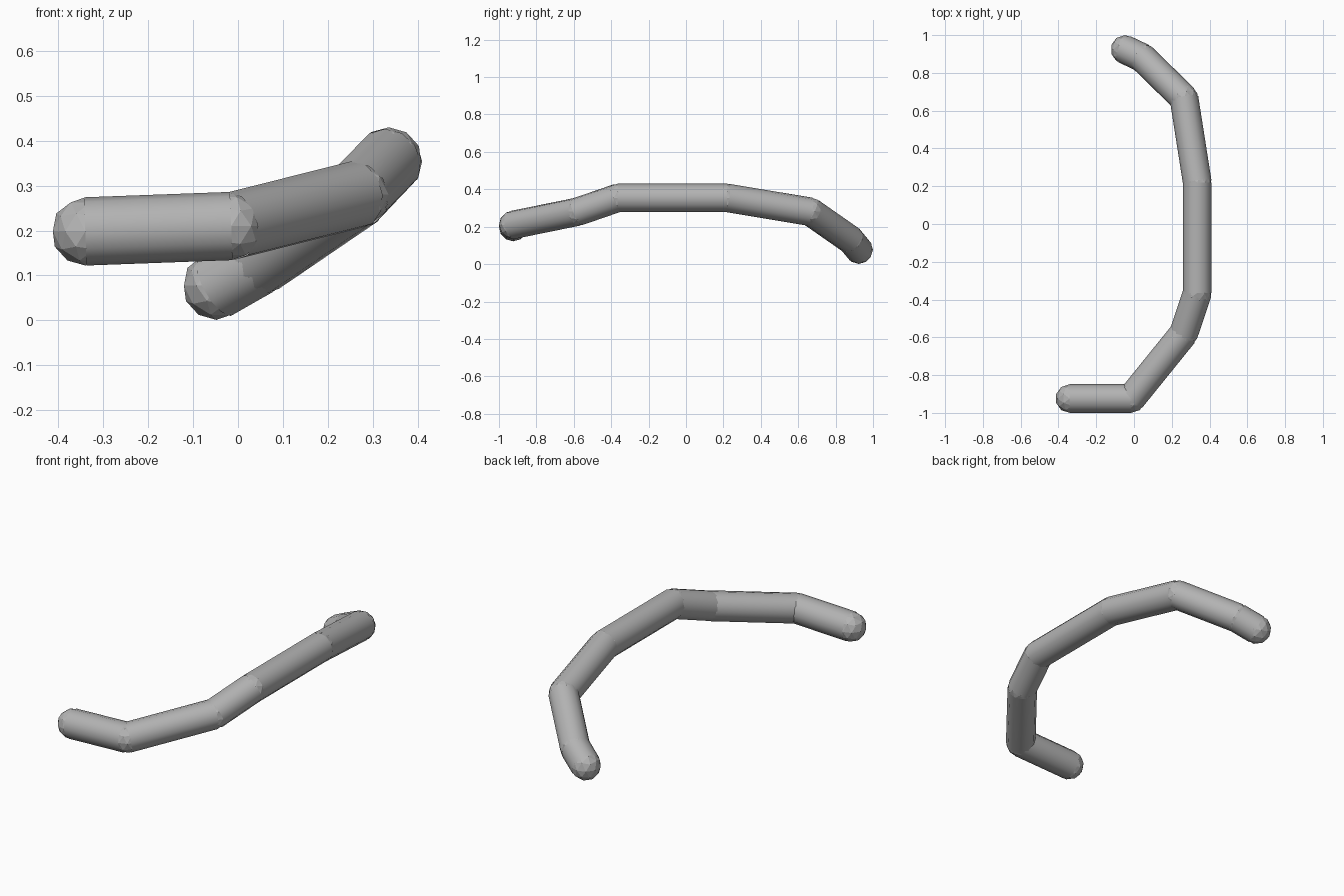
import bpy
from mathutils import Vector

if "Cube" in bpy.data.objects:
    bpy.data.objects.remove(bpy.data.objects["Cube"], do_unlink=True)

RADIUS = 0.076
SIDES = 12

# Centre line of the bent rod, from the front end to the back end
PATH = [Vector(p) for p in (
    (-0.34, -0.924, 0.198), (-0.015, -0.924, 0.21), (0.263, -0.58, 0.28),
    (0.335, -0.365, 0.354), (0.335, 0.22, 0.354), (0.265, 0.665, 0.28),
    (0.045, 0.88, 0.13), (-0.048, 0.924, 0.077))]

# Single grey material
grey = bpy.data.materials.new("plain grey")
grey.use_nodes = True
colour = (0.45, 0.45, 0.45, 1)
grey.diffuse_color = colour
grey.node_tree.nodes["Principled BSDF"].inputs["Base Color"].default_value = colour


def finish(name):
    obj = bpy.context.object
    obj.name = name
    obj.data.materials.append(grey)
    return obj


# Straight rod segments
for i, (a, b) in enumerate(zip(PATH, PATH[1:]), 1):
    axis = b - a
    bpy.ops.mesh.primitive_cylinder_add(
        vertices=SIDES, radius=RADIUS, depth=axis.length, end_fill_type='NOTHING',
        location=(a + b) / 2, rotation=axis.to_track_quat('Z', 'Y').to_euler())
    finish(f"rod_segment_{i}")
    bpy.ops.object.shade_smooth_by_angle(angle=0.6)

# Faceted balls that round the ends and fill the bends
for i, p in enumerate(PATH, 1):
    bpy.ops.mesh.primitive_ico_sphere_add(subdivisions=2, radius=RADIUS, location=p)
    finish("end_cap" if i in (1, len(PATH)) else f"bend_ball_{i}")
